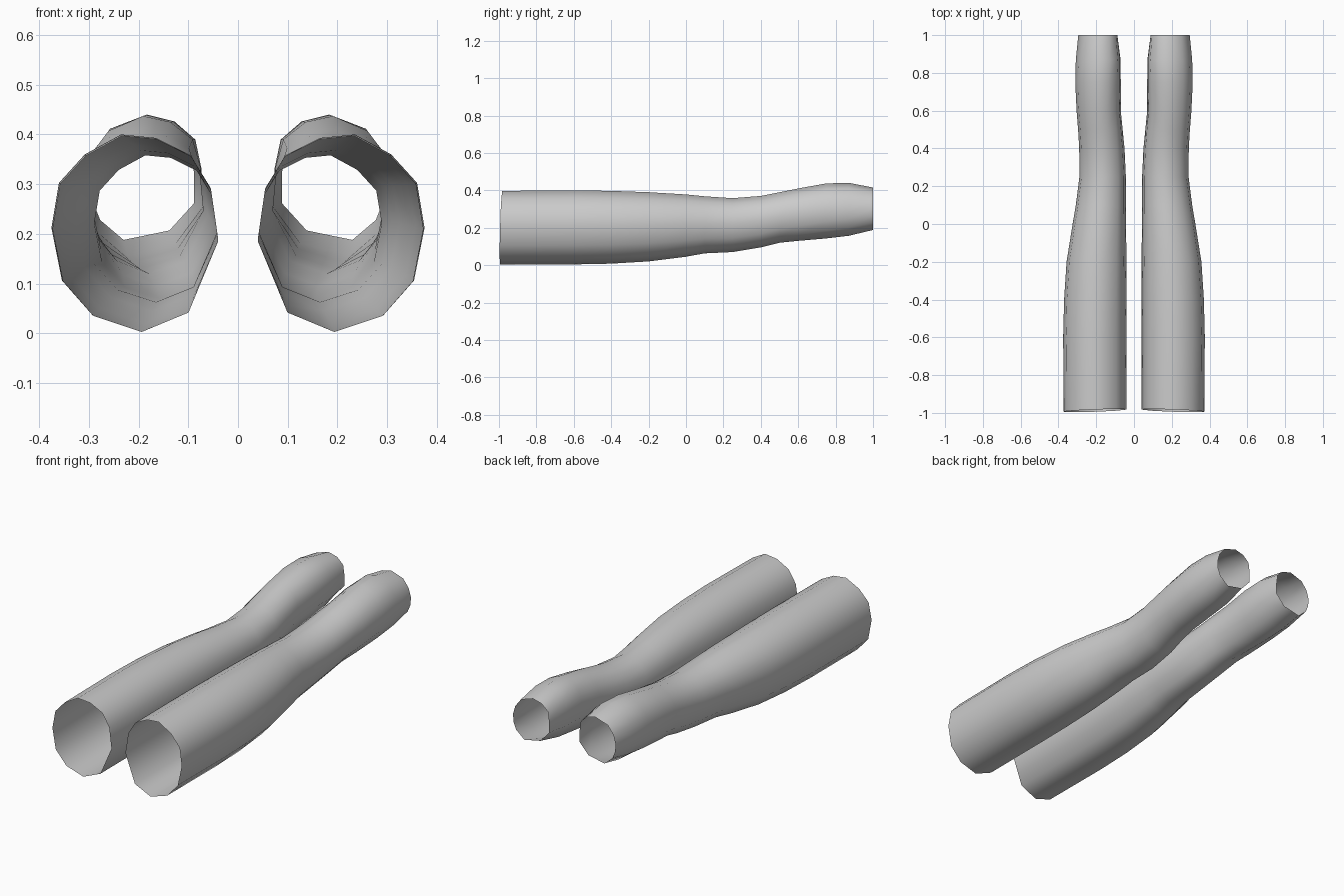
import bpy, bmesh

if "Cube" in bpy.data.objects:
    bpy.data.objects.remove(bpy.data.objects["Cube"])

# Outlines of the wide (front) and narrow (back) openings, as x, z
WIDE = [(.195, .003), (.292, .035), (.354, .105), (.375, .21), (.36, .30), (.308, .357),
        (.235, .397), (.165, .39), (.095, .355), (.055, .29), (.04, .185), (.10, .042)]
NARROW = [(.23, .188), (.277, .228), (.292, .265), (.295, .305), (.282, .35), (.25, .392),
          (.18, .415), (.13, .402), (.095, .37), (.088, .32), (.088, .262), (.138, .207)]

# Stations along the tube: y, x min, x max, z min, z max
STATIONS = [(-1, .04, .372, .003, .397), (-.6, .04, .375, .004, .40), (-.4, .04, .37, .008, .397),
            (-.2, .04, .357, .02, .39), (0, .042, .325, .045, .378), (.1, .042, .308, .063, .368),
            (.25, .043, .289, .07, .358), (.4, .05, .29, .095, .37), (.5, .06, .296, .12, .39),
            (.6, .07, .304, .13, .41), (.75, .07, .311, .143, .437), (.87, .071, .308, .157, .44),
            (1, .088, .295, .188, .415)]


def unit(outline):
    """Scale an outline into a 0..1 box."""
    xs, zs = zip(*outline)
    return [((x - min(xs)) / (max(xs) - min(xs)), (z - min(zs)) / (max(zs) - min(zs)))
            for x, z in outline]


wide, narrow = unit(WIDE), unit(NARROW)

# One open sleeve, lofted through the stations
bm = bmesh.new()
rings = []
for y, x0, x1, z0, z1 in STATIONS:
    t = min(max((y - .4) / .6, 0), 1)
    ring = []
    for (u, v), (p, q) in zip(wide, narrow):
        a, b = u + (p - u) * t, v + (q - v) * t
        # front rim leans back slightly toward the top and the inner side
        lean = (.012 * b + .012 * (1 - a)) if y == -1 else 0
        ring.append(bm.verts.new((x0 + (x1 - x0) * a, y + lean, z0 + (z1 - z0) * b)))
    rings.append(ring)
for r, s in zip(rings, rings[1:]):
    for i in range(len(r)):
        j = (i + 1) % len(r)
        bm.faces.new((r[i], r[j], s[j], s[i])).smooth = True
bmesh.ops.recalc_face_normals(bm, faces=bm.faces)
mesh = bpy.data.meshes.new("sleeves")
bm.to_mesh(mesh)
bm.free()

# Mirror to make the pair
sleeves = bpy.data.objects.new("sleeves", mesh)
bpy.context.collection.objects.link(sleeves)
sleeves.modifiers.new("pair", 'MIRROR').use_mirror_merge = False
